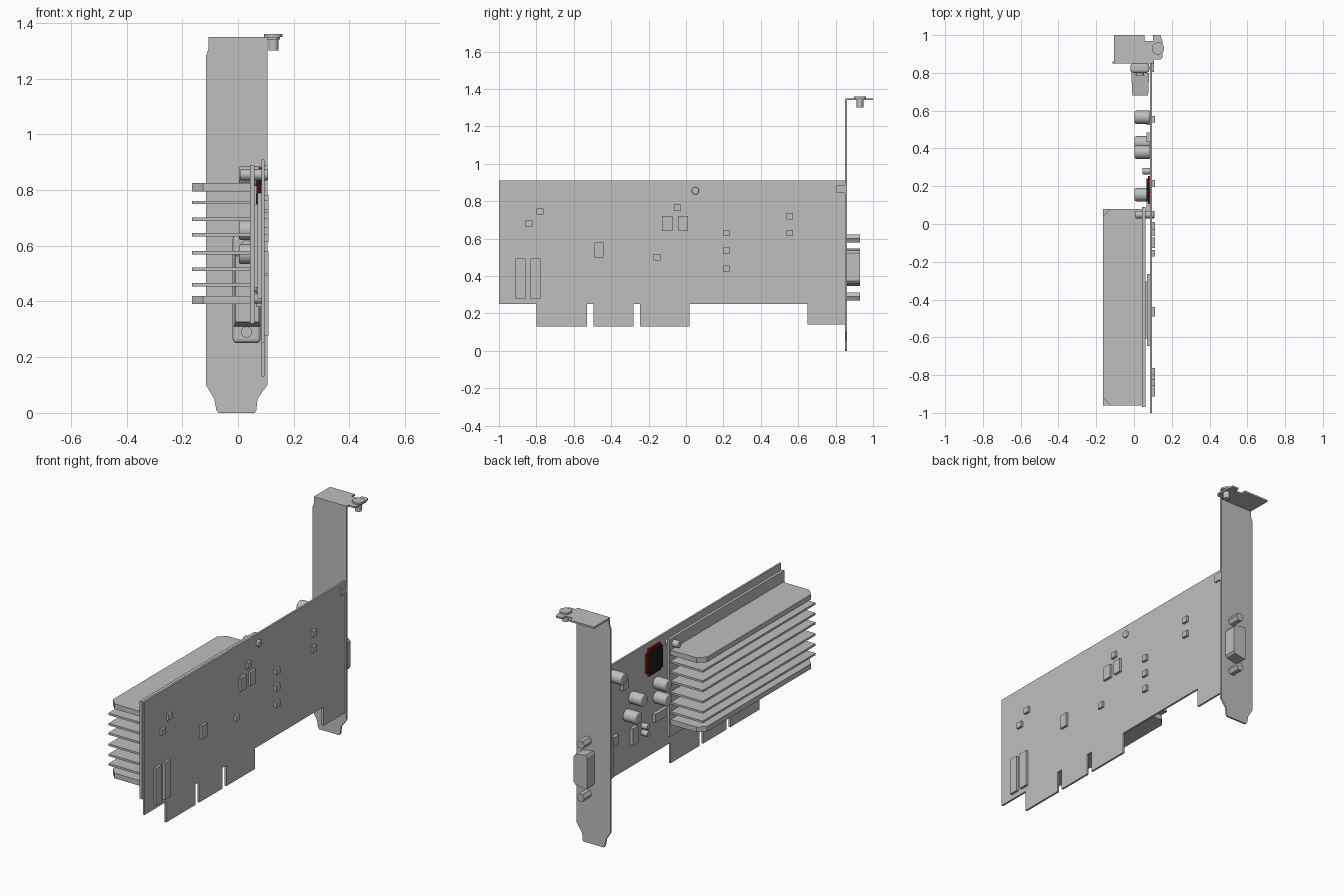
import bpy, bmesh
from mathutils import Vector

cube = bpy.data.objects.get("Cube")
if cube:
    bpy.data.objects.remove(cube, do_unlink=True)


def material(name, colour):
    mat = bpy.data.materials.new(name)
    mat.use_nodes = True
    mat.diffuse_color = (*colour, 1)
    mat.node_tree.nodes["Principled BSDF"].inputs["Base Color"].default_value = (*colour, 1)
    return mat


GREY = material("plain grey", (0.52, 0.52, 0.52))
BLACK = material("chip black", (0.01, 0.01, 0.01))
RED = material("pin red", (0.6, 0.0, 0.0))


def place(axis, u, v, w):
    """Point from profile coordinates u, v and position w along the axis."""
    return Vector({"x": (w, u, v), "y": (u, w, v), "z": (u, v, w)}[axis])


def prism(name, profile, axis, start, end, mat=GREY, bevel=0, taper=1):
    """Extrude a closed profile along an axis, optionally tapering the end."""
    bm = bmesh.new()
    n = len(profile)
    cu = sum(p[0] for p in profile) / n
    cv = sum(p[1] for p in profile) / n
    near = [bm.verts.new(place(axis, u, v, start)) for u, v in profile]
    far = [bm.verts.new(place(axis, cu + (u - cu) * taper, cv + (v - cv) * taper, end))
           for u, v in profile]
    bm.faces.new(near)
    bm.faces.new(far)
    for i in range(n):
        j = (i + 1) % n
        bm.faces.new((near[i], near[j], far[j], far[i]))
    bmesh.ops.recalc_face_normals(bm, faces=bm.faces[:])
    mesh = bpy.data.meshes.new(name)
    bm.to_mesh(mesh)
    bm.free()
    mesh.materials.append(mat)
    obj = bpy.data.objects.new(name, mesh)
    bpy.context.collection.objects.link(obj)
    if bevel:
        mod = obj.modifiers.new("rounded edges", "BEVEL")
        mod.width = bevel
        mod.segments = 3
        mod.limit_method = "ANGLE"
    return obj


def rect(u, v, width, height):
    a, b = width / 2, height / 2
    return [(u - a, v - b), (u + a, v - b), (u + a, v + b), (u - a, v + b)]


def ring(u, v, radius, sides):
    """Regular polygon around a centre."""
    arm = Vector((radius, 0))
    from_centre = []
    for i in range(sides):
        p = arm.copy()
        p.rotate(Matrix2(i / sides))
        from_centre.append((u + p.x, v + p.y))
    return from_centre


def Matrix2(turn):
    from mathutils import Matrix
    from math import tau
    return Matrix.Rotation(turn * tau, 2)


def rod(name, u, v, radius, axis, start, end, bevel=0, sides=24):
    obj = prism(name, ring(u, v, radius, sides), axis, start, end, bevel=bevel)
    if sides > 8:
        bpy.ops.object.select_all(action="DESELECT")
        obj.select_set(True)
        bpy.context.view_layer.objects.active = obj
        bpy.ops.object.shade_smooth_by_angle()
    return obj


# Circuit board with edge connector tongues
FRONT, BACK = 0.085, 0.096
board = [(-1, .91), (-1, .25), (-.8, .25), (-.8, .13), (-.53, .13), (-.53, .25),
         (-.495, .25), (-.495, .13), (-.28, .13), (-.28, .25), (-.245, .25),
         (-.245, .13), (.02, .13), (.02, .25), (.65, .25), (.65, .14), (.85, .14), (.85, .91)]
prism("circuit_board", board, "x", FRONT, BACK)

# Mounting bracket with folded top tab
bracket = [(-.105, 1.35), (-.105, 1.31), (-.115, 1.28), (-.115, .1), (-.085, .05),
           (-.078, .01), (-.07, 0), (.06, 0), (.066, .01), (.07, .05), (.105, .1), (.105, 1.35)]
prism("bracket_plate", bracket, "y", .85, .86)
tab = [(-.105, .85), (.105, .85), (.105, .87), (.14, .87), (.15, .88), (.15, .97),
       (.14, 1), (.1, 1), (.1, .97), (.055, .97), (.055, 1), (-.105, 1)]
prism("bracket_top_tab", tab, "z", 1.34, 1.35)
prism("bracket_side_tab", rect(.83, .865, .05, .045), "x", BACK, .105)
rod("bracket_screw_head", .127, .93, .033, "z", 1.35, 1.36)
rod("bracket_screw_shaft", .127, .93, .018, "z", 1.3, 1.35)

# Heat sink: base plate, plain inner fins, chamfered thick outer fins
prism("heat_sink_base", rect(-.44, .605, 1.06, .57), "x", .043, .06)
for z in (.755, .695, .64, .575, .515, .46):
    prism("heat_sink_fin", rect(-.061, -.44, .208, 1.04), "z", z - .006, z + .006)
outer = [(.043, -.96), (.043, .08), (-.125, .08), (-.165, .04), (-.165, -.92), (-.125, -.96)]
for z in (.81, .405):
    prism("heat_sink_outer_fin", outer, "z", z - .015, z + .015)
rod("heat_sink_pin", .05, .855, .02, "x", .007, .108, bevel=.004)

# Main processor under the heat sink
prism("processor_base", rect(-.455, .6, .38, .38), "x", .07, FRONT)
prism("processor_lid", rect(-.455, .6, .3, .3), "x", .06, .07)

# Capacitors
for y, z in ((.565, .85), (.38, .655), (.43, .57), (.155, .655), (.155, .57)):
    rod("capacitor", y, z, .035, "x", .003, FRONT, bevel=.008)
for z in (.45, .41):
    rod("small_capacitor", .28, z, .017, "x", .045, FRONT, bevel=.003)

# Parts on the heat sink side
for y, z, width, height in ((.37, .43, .05, .1), (.13, .46, .12, .05),
                            (.55, .47, .05, .05), (.46, .76, .05, .05)):
    prism("front_component", rect(y, z, width, height), "x", .065, FRONT)

# Black chip with red pins on all four sides
CY, CZ = .18, .8
prism("chip_body", rect(CY, CZ, .12, .13), "x", .066, FRONT - .002, BLACK)
for i in range(9):
    step = (i - 4) * .013
    for side in (-1, 1):
        prism("chip_pin", rect(CY + side * .067, CZ + step, .016, .007), "x", .074, FRONT, RED)
        prism("chip_pin", rect(CY + step, CZ + side * .072, .007, .016), "x", .074, FRONT, RED)

# Parts on the plain side of the board
large = [(-.885, .385, .055, .215), (-.805, .385, .055, .215), (-.465, .54, .05, .08),
         (-.1, .68, .055, .08), (-.015, .68, .05, .08)]
small = [(-.155, .5), (-.045, .765), (-.84, .68), (-.78, .745), (.215, .63),
         (.215, .535), (.215, .44), (.555, .72), (.555, .63)]
for y, z, width, height in large + [(y, z, .036, .034) for y, z in small]:
    prism("rear_component", rect(y, z, width, height), "x", BACK, .11)

# Display connector: flange and housing inside, shell and nuts outside
prism("connector_flange", rect(.031, .445, .1, .39), "y", .8, .85, bevel=.015)
prism("connector_housing", rect(.033, .445, .095, .27), "y", .8, .68, taper=.88)
shell = [(-.012, .36), (-.004, .347), (.065, .36), (.075, .372),
         (.075, .523), (.065, .535), (-.004, .548), (-.012, .535)]
prism("connector_shell", shell, "y", .86, .93)
for z in (.29, .6):
    rod("connector_nut", .031, z, .025, "y", .86, .93, sides=6)
    rod("connector_inner_nut", .031, z, .02, "y", .785, .8)
